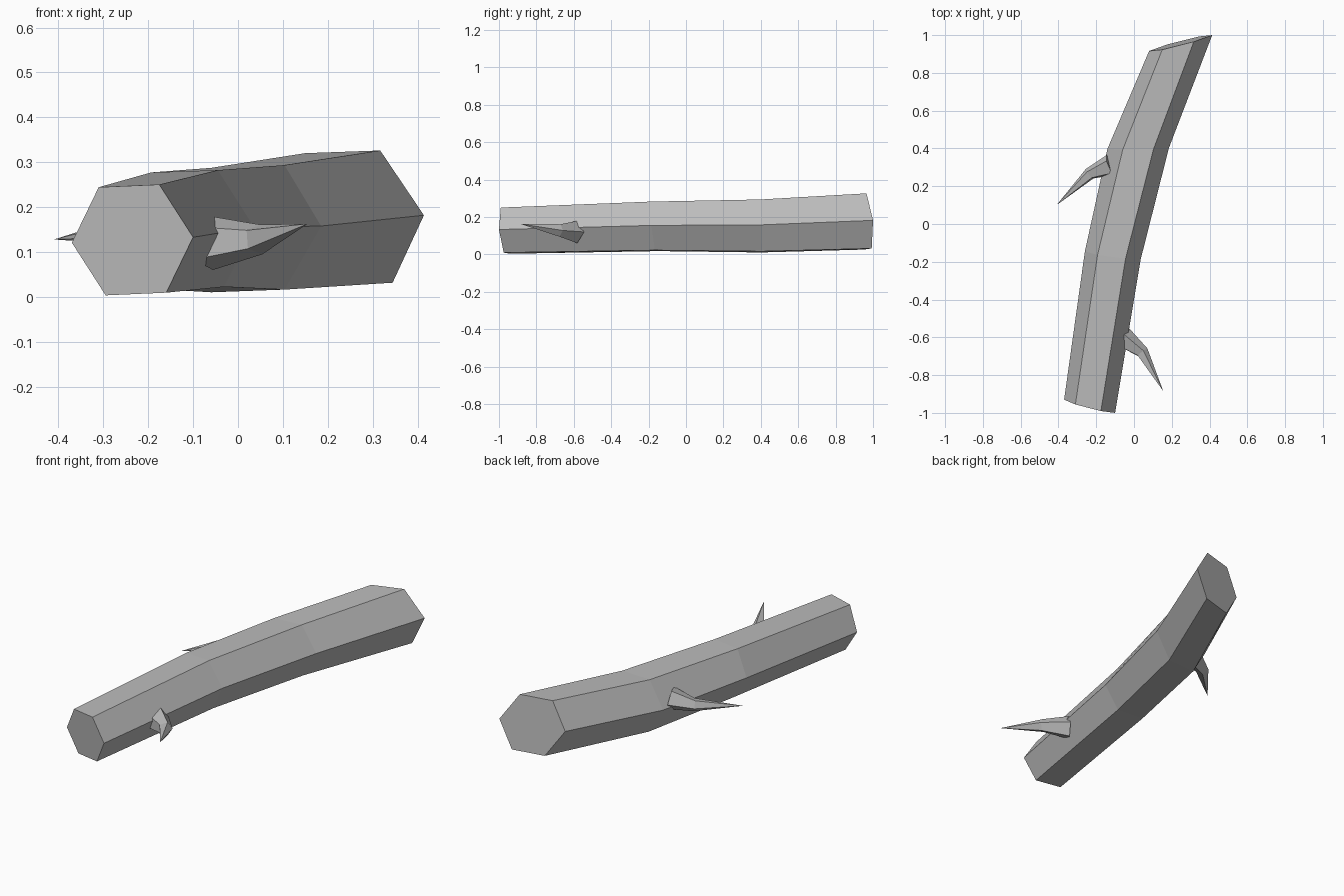
import bpy
import math
from mathutils import Vector

cube = bpy.data.objects.get("Cube")
if cube:
    bpy.data.objects.remove(cube, do_unlink=True)

grey = bpy.data.materials.new("plain grey")
grey.use_nodes = True
colour = (0.5, 0.5, 0.5, 1)
grey.diffuse_color = colour
grey.node_tree.nodes["Principled BSDF"].inputs["Base Color"].default_value = colour


def ring(centre, across, up, sides, phase=0):
    """Polygon ring spanned by two half-axes."""
    c, a, u = Vector(centre), Vector(across), Vector(up)
    angles = [math.radians(phase) + math.tau * i / sides for i in range(sides)]
    return [c + a * math.cos(t) + u * math.sin(t) for t in angles]


def loft(name, rings, tip=None):
    """Skin between rings, capped at the start and closed by a cap or a tip."""
    n = len(rings[0])
    verts = [v for r in rings for v in r]
    faces = [tuple(reversed(range(n)))]
    for k in range(len(rings) - 1):
        for i in range(n):
            j = (i + 1) % n
            faces.append((k * n + i, k * n + j, k * n + n + j, k * n + n + i))
    last = len(verts) - n
    if tip:
        verts.append(Vector(tip))
        faces += [(last + i, last + (i + 1) % n, last + n) for i in range(n)]
    else:
        faces.append(tuple(range(last, last + n)))
    mesh = bpy.data.meshes.new(name)
    mesh.from_pydata(verts, [], faces)
    mesh.materials.append(grey)
    obj = bpy.data.objects.new(name, mesh)
    bpy.context.collection.objects.link(obj)
    # consistent outward normals
    bpy.context.view_layer.objects.active = obj
    obj.select_set(True)
    bpy.ops.object.mode_set(mode="EDIT")
    bpy.ops.mesh.select_all(action="SELECT")
    bpy.ops.mesh.normals_make_consistent(inside=False)
    bpy.ops.object.mode_set(mode="OBJECT")
    obj.select_set(False)


def thorn(name, base, middle, tip, radii, phase):
    """Five-sided spike bent at its middle ring."""
    base, middle, tip = Vector(base), Vector(middle), Vector(tip)
    rings = []
    for centre, axis, r in ((base, middle - base, radii[0]),
                            (middle, tip - base, radii[1])):
        across = axis.cross(Vector((0, 0, 1))).normalized()
        if across.y < 0:
            across.negate()
        up = across.cross(axis).normalized()
        if up.z < 0:
            up.negate()
        rings.append(ring(centre, across * r, up * r, 5, phase))
    loft(name, rings, tip)


# Gently curved hexagonal log
loft("log", [
    ring((-0.235, -0.965, 0.127), (0.135, -0.035, 0.006), (-0.009, -0.009, 0.139), 6),
    ring((-0.112, -0.165, 0.150), (0.148, -0.020, 0.005), (-0.008, -0.010, 0.150), 6),
    ring((0.022, 0.400, 0.152), (0.163, 0.003, 0.006), (0, -0.005, 0.160), 6),
    ring((0.247, 0.958, 0.176), (0.167, 0.042, 0.006), (-0.016, -0.016, 0.170), 6),
])

# Broken twigs on either side
thorn("left_twig", (-0.07, -0.595, 0.12), (0.043, -0.68, 0.128),
      (0.155, -0.885, 0.163), (0.063, 0.035), 0)
thorn("right_twig", (-0.125, 0.31, 0.175), (-0.235, 0.265, 0.15),
      (-0.41, 0.10, 0.128), (0.060, 0.034), 60)
